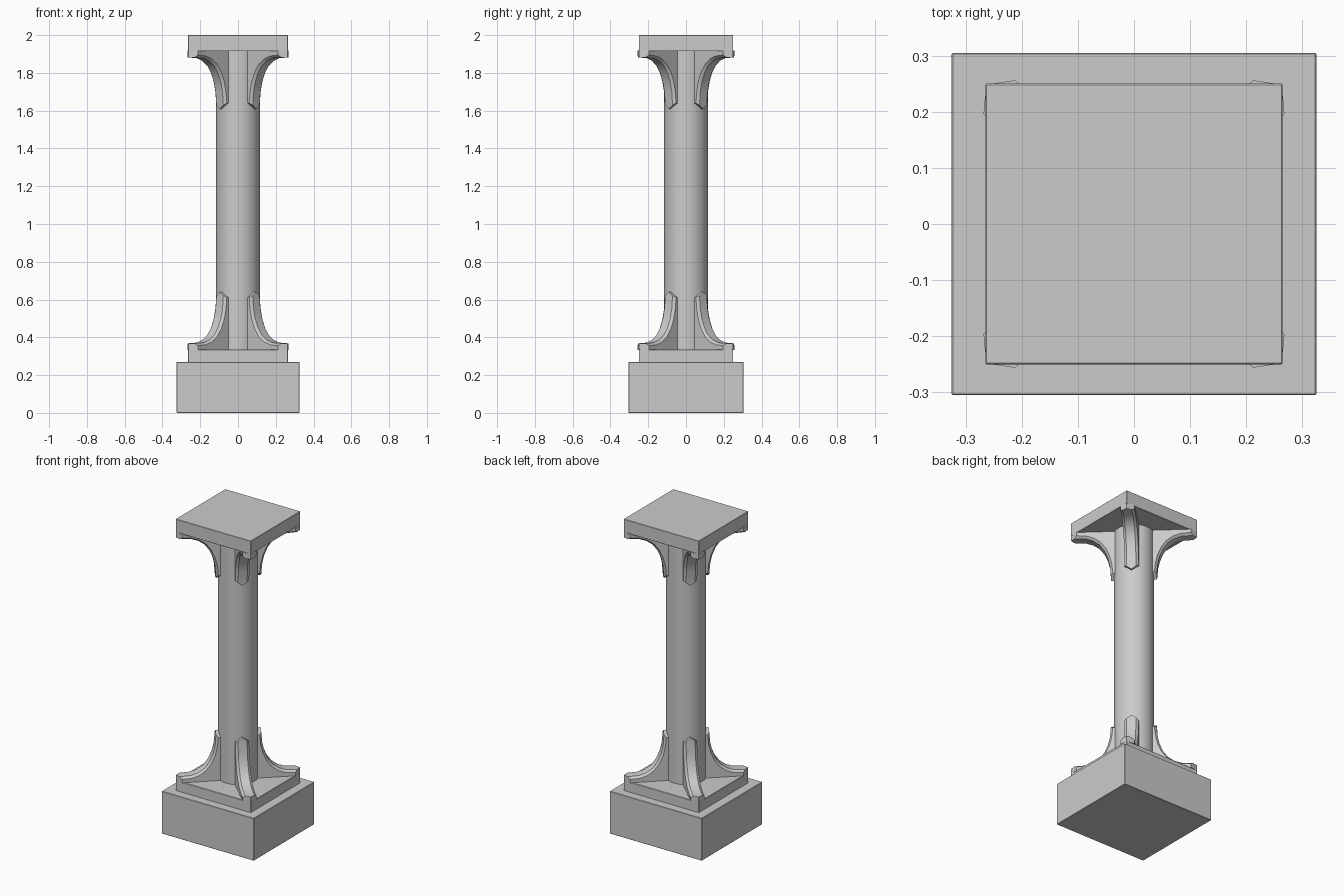
import bpy, bmesh, math

if "Cube" in bpy.data.objects:
    bpy.data.objects.remove(bpy.data.objects["Cube"])

CORNER = math.atan2(0.25, 0.265)   # brackets point at the slab corners
HALF_W = 0.041


def smooth(obj, deg=35):
    bpy.ops.object.select_all(action='DESELECT')
    obj.select_set(True)
    bpy.context.view_layer.objects.active = obj
    bpy.ops.object.shade_smooth_by_angle(angle=math.radians(deg))


def block(name, hx, hy, z0, z1):
    bpy.ops.mesh.primitive_cube_add(size=1, location=(0, 0, (z0 + z1) / 2))
    obj = bpy.context.object
    obj.name = name
    obj.scale = (2 * hx, 2 * hy, z1 - z0)
    bpy.ops.object.transform_apply(location=False, rotation=False, scale=True)
    bev = obj.modifiers.new("edge", 'BEVEL')
    bev.width = 0.002
    bev.segments = 1


def slice_points(u):
    """Side outline (radius, height) of a bracket at lateral offset u."""
    k = abs(u) / HALF_W
    drop = 0.012 * max(0, (k - 0.65) / 0.35)      # eased long edges
    top, end = 0.64 - 0.03 * k, 0.362 - 0.032 * k  # chevron ends
    curve = [(0.138, 0.55), (0.150, 0.50), (0.170, 0.452), (0.198, 0.413),
             (0.235, 0.386), (0.275, 0.372)]
    pts = [(0.06, top), (0.132 - drop, top)]
    n = len(curve) - 1
    for i, (r, z) in enumerate(curve):
        a = math.pi / 2 * i / n
        pts.append((r - drop * math.cos(a), z - drop * math.sin(a)))
    return pts + [(end, 0.368 - drop), (end, 0.332), (0.06, 0.332)]


def bracket(name, sx, sy, upper):
    bm = bmesh.new()
    ca, sa = math.cos(CORNER), math.sin(CORNER)
    rings = []
    for k in (-1, -0.88, -0.65, 0, 0.65, 0.88, 1):
        u = k * HALF_W
        rings.append([bm.verts.new((sx * (r * ca - u * sa),
                                    sy * (r * sa + u * ca),
                                    2.25 - z if upper else z))
                      for r, z in slice_points(u)])
    for a, b in zip(rings, rings[1:]):
        for i in range(len(a)):
            j = (i + 1) % len(a)
            bm.faces.new((a[i], a[j], b[j], b[i]))
    bm.faces.new(rings[0])
    bm.faces.new(rings[-1])
    bmesh.ops.recalc_face_normals(bm, faces=bm.faces)
    me = bpy.data.meshes.new(name)
    bm.to_mesh(me)
    bm.free()
    obj = bpy.data.objects.new(name, me)
    bpy.context.collection.objects.link(obj)
    smooth(obj)


# Stepped base and top slab
block("base", 0.325, 0.305, 0, 0.27)
block("plinth", 0.265, 0.25, 0.265, 0.335)
block("top_slab", 0.265, 0.25, 1.915, 2.0)

# Round shaft
bpy.ops.mesh.primitive_cylinder_add(vertices=40, radius=0.116, depth=1.6,
                                    location=(0, 0, 1.125))
shaft = bpy.context.object
shaft.name = "shaft"
smooth(shaft)

# Curved corner brackets, bottom and top
for upper in (False, True):
    for sx, side in ((-1, "left"), (1, "right")):
        for sy, face in ((-1, "front"), (1, "back")):
            level = "upper" if upper else "lower"
            bracket(f"{level}_bracket_{face}_{side}", sx, sy, upper)
